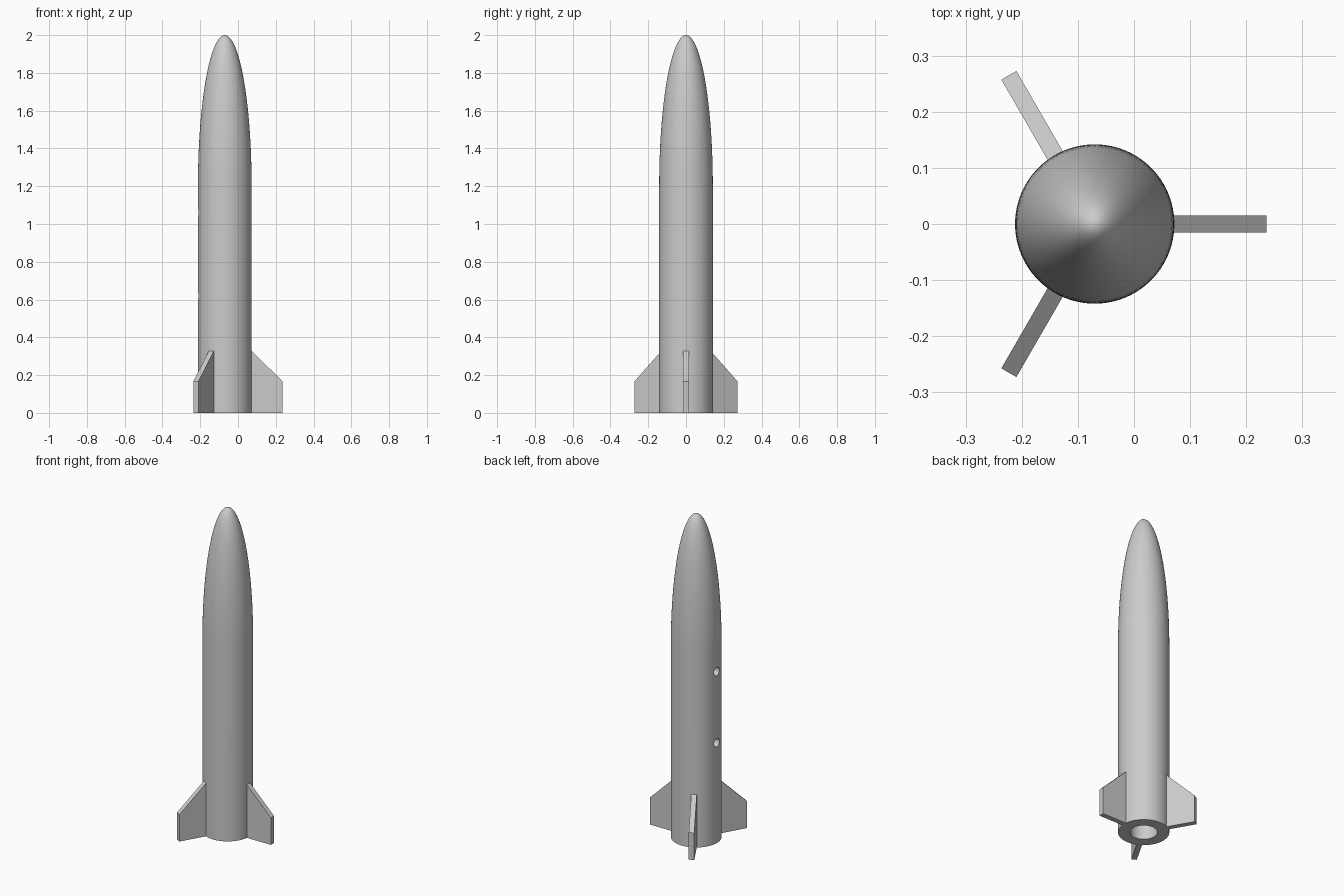
import bpy
import bmesh
import math
from mathutils import Matrix, Vector

if "Cube" in bpy.data.objects:
    bpy.data.objects.remove(bpy.data.objects["Cube"], do_unlink=True)

AXIS_X = -0.07      # rocket axis
RADIUS = 0.142
BORE = 0.076
BORE_DEPTH = 0.5
SHOULDER = 1.2      # height where the nose starts
TOP = 2.0
SEGMENTS = 96

grey = bpy.data.materials.new("light_grey")
grey.use_nodes = True
colour = (0.6, 0.6, 0.6, 1.0)
grey.diffuse_color = colour
grey.node_tree.nodes["Principled BSDF"].inputs["Base Color"].default_value = colour


def add_object(name, bm):
    bmesh.ops.recalc_face_normals(bm, faces=bm.faces)
    mesh = bpy.data.meshes.new(name)
    bm.to_mesh(mesh)
    bm.free()
    mesh.materials.append(grey)
    obj = bpy.data.objects.new(name, mesh)
    bpy.context.collection.objects.link(obj)
    return obj


def make_active(obj):
    bpy.ops.object.select_all(action="DESELECT")
    obj.select_set(True)
    bpy.context.view_layer.objects.active = obj


# Body: bore, base ring, straight tube and elliptical nose in one lathed profile
profile = [(0, BORE_DEPTH), (BORE, BORE_DEPTH), (BORE, 0), (RADIUS, 0)]
steps = 32
for i in range(steps + 1):
    a = math.pi / 2 * i / steps
    r = RADIUS * math.cos(a) if i < steps else 0
    profile.append((r, SHOULDER + (TOP - SHOULDER) * math.sin(a)))

bm = bmesh.new()
verts = [bm.verts.new((AXIS_X + r, 0, z)) for r, z in profile]
edges = [bm.edges.new(pair) for pair in zip(verts, verts[1:])]
bmesh.ops.spin(bm, geom=verts + edges, cent=(AXIS_X, 0, 0), axis=(0, 0, 1),
               angle=math.tau, steps=SEGMENTS, use_merge=True)
bmesh.ops.remove_doubles(bm, verts=bm.verts, dist=0.00001)
body = add_object("rocket_body", bm)

# Two round mounting holes drilled into the side
bm = bmesh.new()
for z in (0.62, 1.06):
    place = (Matrix.Translation((AXIS_X - RADIUS, 0, z))
             @ Matrix.Rotation(math.pi / 2, 4, "Y"))
    bmesh.ops.create_cone(bm, cap_ends=True, segments=32, radius1=0.026,
                          radius2=0.026, depth=0.1, matrix=place)
cutter = add_object("hole_cutter", bm)
cutter.hide_render = True

drill = body.modifiers.new("drill", "BOOLEAN")
drill.operation = "DIFFERENCE"
drill.solver = "EXACT"
drill.object = cutter
make_active(body)
bpy.ops.object.modifier_apply(modifier="drill")
bpy.data.objects.remove(cutter, do_unlink=True)
make_active(body)
bpy.ops.object.shade_smooth_by_angle(angle=math.radians(30))

# Three flat fins around the base
FIN_THICKNESS = 0.031
outline = [(0.13, 0), (0.306, 0), (0.306, 0.167), (0.14, 0.33), (0.13, 0.33)]
for name, degrees in (("left_fin", 0), ("back_fin", 120), ("front_fin", 240)):
    bm = bmesh.new()
    face = bm.faces.new([bm.verts.new((r, -FIN_THICKNESS / 2, z)) for r, z in outline])
    extruded = bmesh.ops.extrude_face_region(bm, geom=[face])["geom"]
    moved = [v for v in extruded if isinstance(v, bmesh.types.BMVert)]
    bmesh.ops.translate(bm, verts=moved, vec=Vector((0, FIN_THICKNESS, 0)))
    fin = add_object(name, bm)
    fin.location.x = AXIS_X
    fin.rotation_euler.z = math.radians(degrees)
